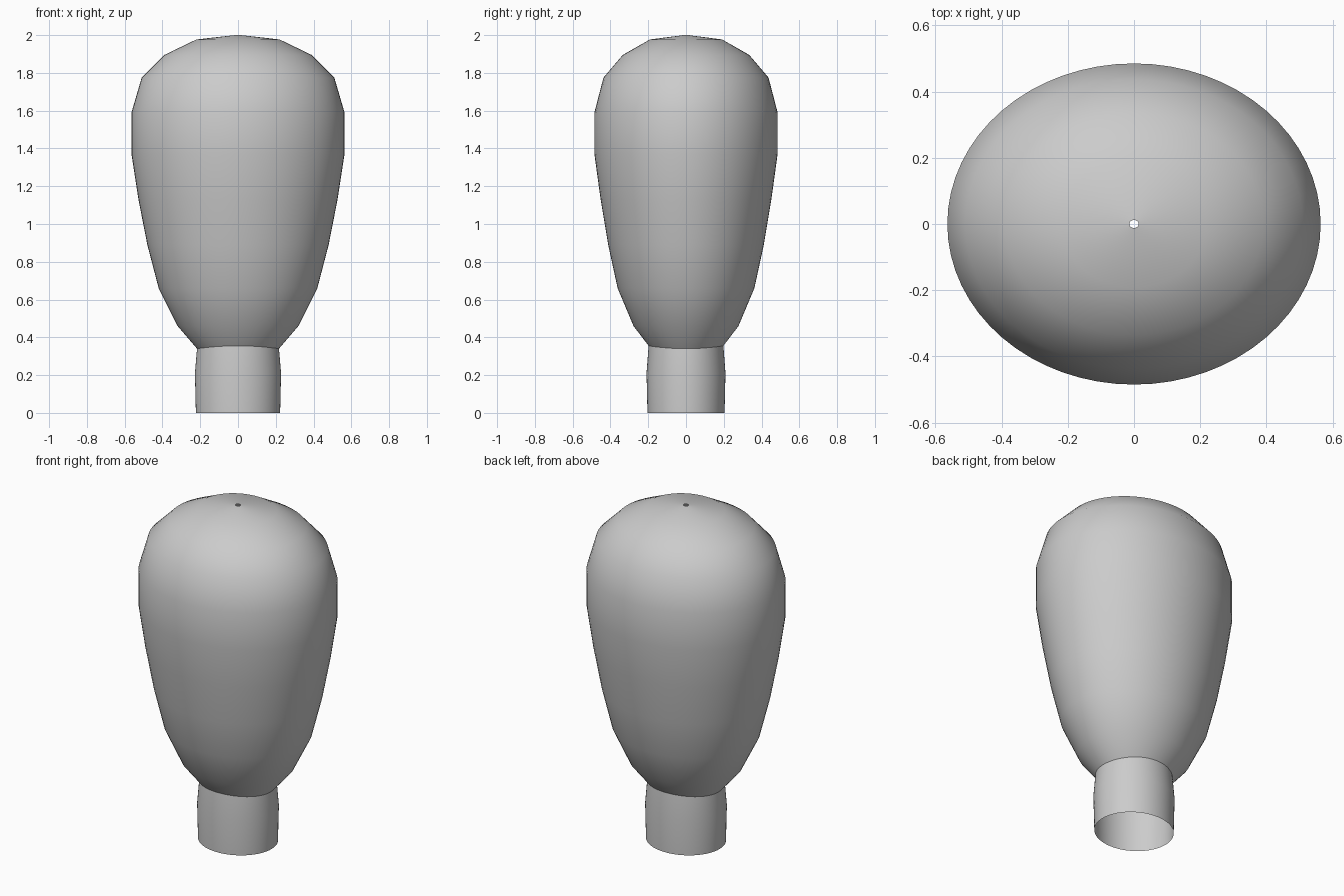
import bpy, bmesh, math

if "Cube" in bpy.data.objects:
    bpy.data.objects.remove(bpy.data.objects["Cube"])

SIDES = 64


def loft(name, rings):
    """Skin open elliptical rings given as (x radius, y radius, z at sides, z at front)."""
    bm = bmesh.new()
    loops = []
    for rx, ry, z_side, z_front in rings:
        loop = []
        for i in range(SIDES):
            a = 2 * math.pi * i / SIDES
            z = z_front + (z_side - z_front) * math.cos(a) ** 2
            loop.append(bm.verts.new((rx * math.cos(a), ry * math.sin(a), z)))
        loops.append(loop)
    for low, high in zip(loops, loops[1:]):
        for i in range(SIDES):
            j = (i + 1) % SIDES
            bm.faces.new((low[i], low[j], high[j], high[i]))
    mesh = bpy.data.meshes.new(name)
    bm.to_mesh(mesh)
    bm.free()
    obj = bpy.data.objects.new(name, mesh)
    bpy.context.collection.objects.link(obj)
    bpy.ops.object.select_all(action='DESELECT')
    obj.select_set(True)
    bpy.context.view_layer.objects.active = obj
    bpy.ops.object.shade_smooth_by_angle(angle=math.radians(40))
    return obj


# Gently waved seam shared by both parts
seam = (0.217, 0.198, 0.34, 0.355)

# Open neck
loft("neck", [(0.223, 0.204, 0, 0), (0.228, 0.209, 0.21, 0.21), seam])

# Egg-shaped head with a pinhole at the crown
profile = [
    (0.32, 0.278, 0.46), (0.42, 0.362, 0.66), (0.48, 0.412, 0.89),
    (0.527, 0.452, 1.13), (0.564, 0.485, 1.37), (0.564, 0.485, 1.59),
    (0.51, 0.437, 1.775), (0.39, 0.335, 1.895), (0.22, 0.191, 1.977),
    (0.014, 0.012, 2.0),
]
loft("head", [seam] + [(rx, ry, z, z) for rx, ry, z in profile])
